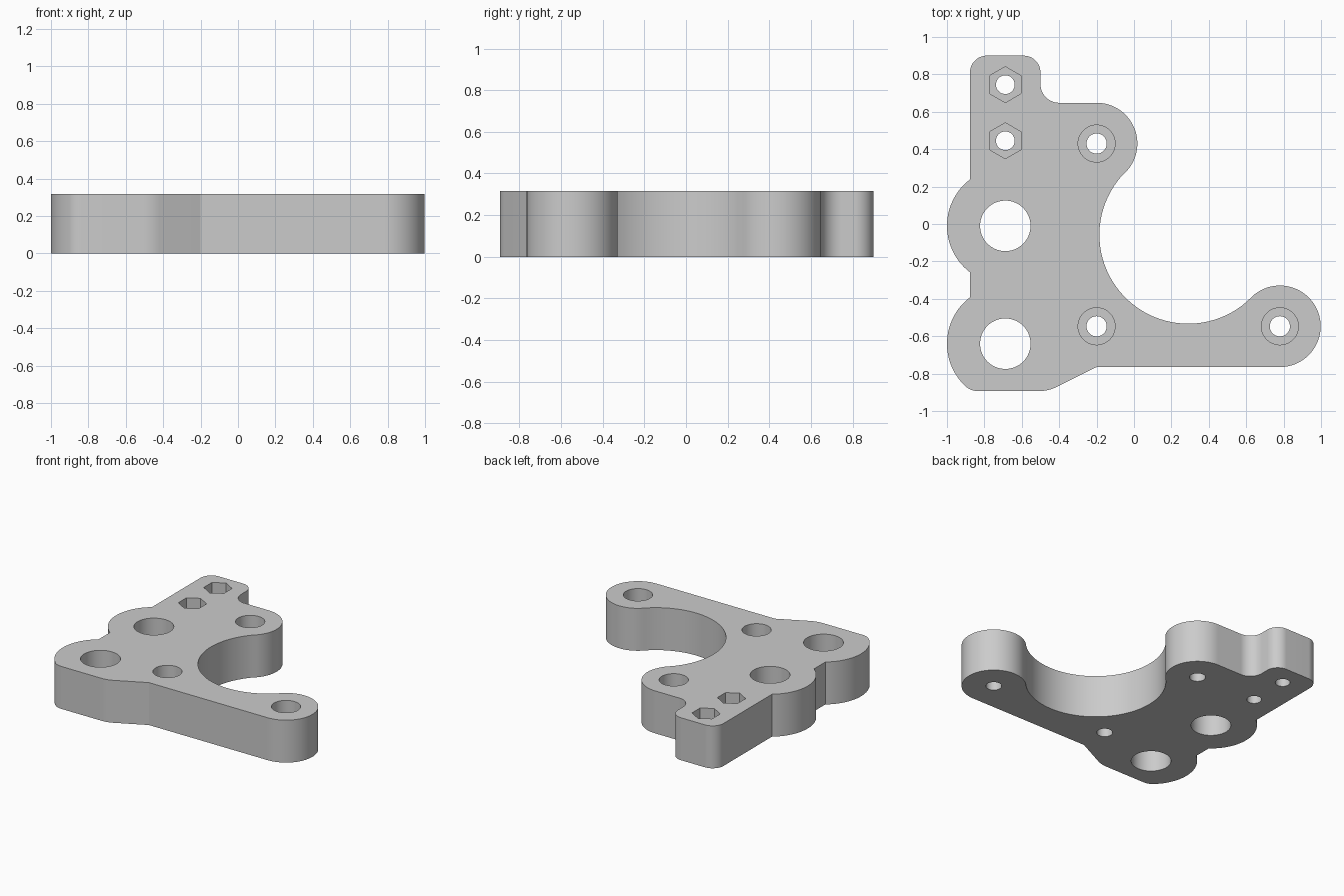
import bpy, bmesh, math

cube = bpy.data.objects.get("Cube")
if cube:
    bpy.data.objects.remove(cube, do_unlink=True)

H = 0.317                 # plate thickness
HUB = 0.312               # left lobes around the large holes
BOSS = 0.218              # rounded ends around the screw holes
LEFT = -0.877             # straight left edge
LARGE_HOLES = [(-0.688, -0.01), (-0.688, -0.64)]
SCREWS = [(-0.2, 0.43), (-0.2, -0.547), (0.78, -0.547)]
NUTS = [(-0.688, 0.745), (-0.688, 0.445)]

grey = bpy.data.materials.new("plain grey")
grey.use_nodes = True
grey.diffuse_color = (0.6, 0.6, 0.6, 1)
grey.node_tree.nodes["Principled BSDF"].inputs["Base Color"].default_value = (0.6, 0.6, 0.6, 1)


def arc(center, r, a0, a1):
    """Points along an arc, angles in degrees."""
    n = max(6, int(abs(a1 - a0) / 4))
    angles = [math.radians(a0 + (a1 - a0) * i / n) for i in range(n + 1)]
    return [(center[0] + r * math.cos(a), center[1] + r * math.sin(a)) for a in angles]


def prism(name, points, z0, z1):
    """Extrude a closed outline from z0 to z1."""
    bm = bmesh.new()
    base = bm.faces.new([bm.verts.new((x, y, z0)) for x, y in points])
    top = bmesh.ops.extrude_face_region(bm, geom=[base])["geom"]
    bmesh.ops.translate(bm, vec=(0, 0, z1 - z0),
                        verts=[v for v in top if isinstance(v, bmesh.types.BMVert)])
    bmesh.ops.recalc_face_normals(bm, faces=bm.faces)
    mesh = bpy.data.meshes.new(name)
    bm.to_mesh(mesh)
    bm.free()
    mesh.materials.append(grey)
    ob = bpy.data.objects.new(name, mesh)
    bpy.context.collection.objects.link(ob)
    return ob


def cut(target, center, r, z0, sides, turn=0):
    """Cut a round or hexagonal pocket from z0 up through the top."""
    pts = [(center[0] + r * math.cos(turn + 2 * math.pi * i / sides),
            center[1] + r * math.sin(turn + 2 * math.pi * i / sides)) for i in range(sides)]
    cutter = prism("cutter", pts, z0, H + 0.1)
    cutter.hide_render = True
    mod = target.modifiers.new("pocket", 'BOOLEAN')
    mod.operation, mod.solver, mod.object = 'DIFFERENCE', 'EXACT', cutter
    bpy.context.view_layer.objects.active = target
    bpy.ops.object.modifier_apply(modifier=mod.name)
    bpy.data.objects.remove(cutter, do_unlink=True)


# Plate outline, counter-clockwise from the front edge
lobe = 180 - math.degrees(math.acos((LARGE_HOLES[0][0] - LEFT) / HUB))   # where a lobe meets the left edge
outline = [(-0.2, -0.765)]
outline += arc(SCREWS[2], BOSS, -90, 135)                  # arm end
outline += arc((0.29, -0.058), 0.475, -45, -225)[1:-1]     # motor recess
outline += arc(SCREWS[0], BOSS, -45, 90)                   # rear boss
outline += arc((-0.4, 0.748), 0.1, -90, -180)              # inner fillet
outline += arc((-0.59, 0.81), 0.09, 0, 90)                 # tab corners
outline += arc((LEFT + 0.09, 0.81), 0.09, 90, 180)
outline += arc(LARGE_HOLES[0], HUB, lobe, 360 - lobe)      # rear lobe
outline += arc(LARGE_HOLES[1], HUB, lobe, 226)             # front lobe
outline += arc((-0.835, -0.793), 0.1, 226, 270)[1:]        # front left corner
outline += arc((-0.505, -0.693), 0.2, 270, 296)            # bend to the slanted edge
plate = prism("mounting_plate", outline, 0, H)

# Large through holes
for c in LARGE_HOLES:
    cut(plate, c, 0.135, -0.1, 64)
# Screw holes with round counterbores
for c in SCREWS:
    cut(plate, c, 0.054, -0.1, 40)
    cut(plate, c, 0.099, H - 0.19, 48)
# Screw holes with hexagonal nut pockets
for c in NUTS:
    cut(plate, c, 0.05, -0.1, 40)
    cut(plate, c, 0.096, H - 0.16, 6, math.pi / 2)

bpy.ops.object.select_all(action='DESELECT')
plate.select_set(True)
bpy.context.view_layer.objects.active = plate
bpy.ops.object.shade_smooth_by_angle(angle=math.radians(25))
